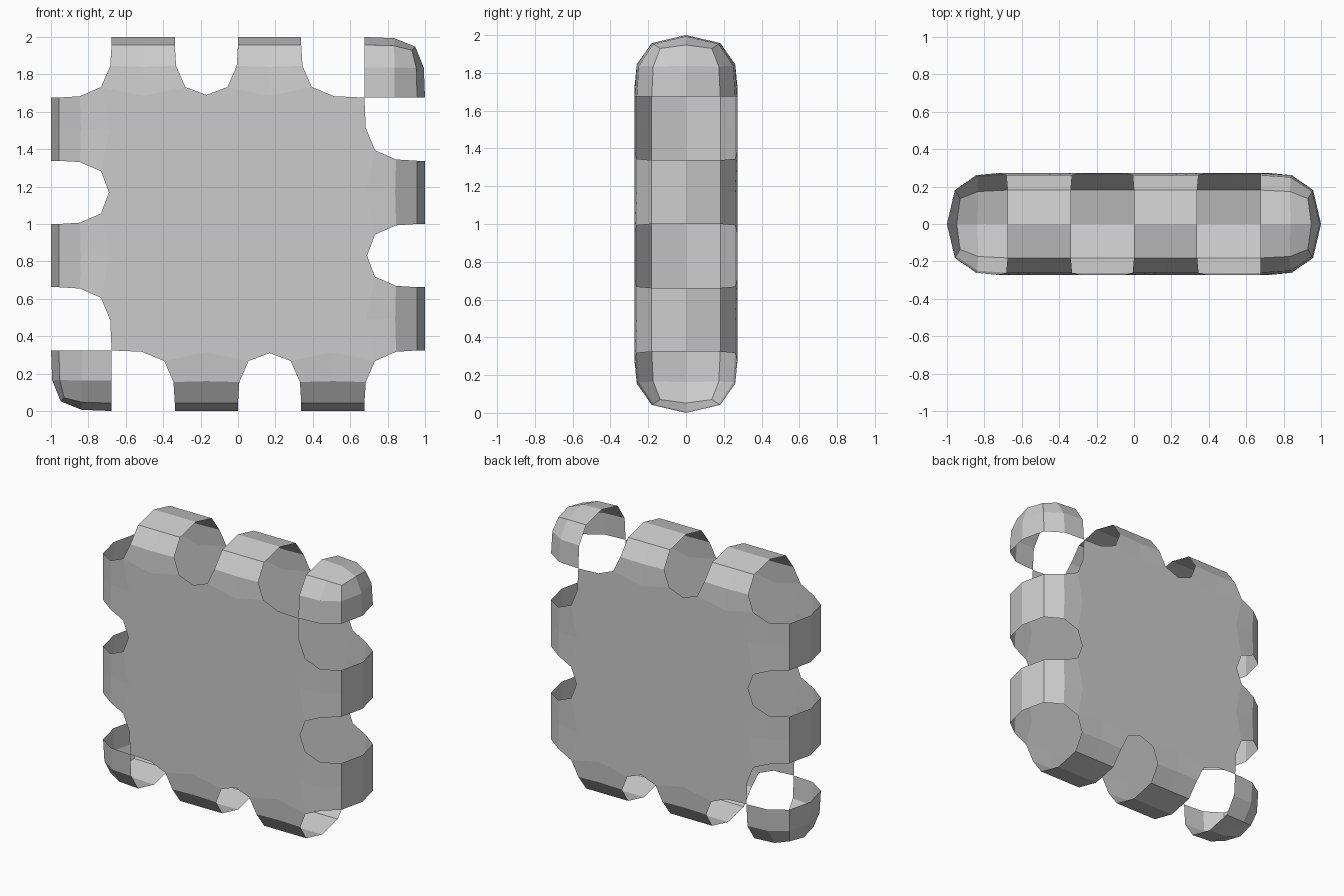
import bpy
import bmesh

# Remove the default cube
cube = bpy.data.objects.get("Cube")
if cube:
    bpy.data.objects.remove(cube, do_unlink=True)

CELLS = 6            # cells along each side, including the toothed border
CELL = 0.338         # cage cell size
HALF_DEPTH = 0.272   # half thickness of the hollow panel
LAST = CELLS - 1

# Plain grey surface
grey = bpy.data.materials.new("plain_grey")
grey.use_nodes = True
colour = (0.6, 0.6, 0.6, 1)
grey.diffuse_color = colour
grey.node_tree.nodes["Principled BSDF"].inputs["Base Color"].default_value = colour

bm = bmesh.new()
verts = {}


def vert(i, j, side):
    """Shared cage vertex; side is -1 for front and 1 for back."""
    key = (i, j, side)
    if key not in verts:
        x, z = ((k - CELLS / 2) * CELL for k in (i, j))
        verts[key] = bm.verts.new((x, side * HALF_DEPTH, z + 1))
    return verts[key]


def on_rim(a, b):
    """True when a cell edge lies on the outer square."""
    return any(a[k] == b[k] and a[k] in (0, CELLS) for k in (0, 1))


# Front and back sheets, joined by a strip over the end of each border tooth
for i in range(CELLS):
    for j in range(CELLS):
        border = i in (0, LAST) or j in (0, LAST)
        if border and (i + j) % 2:
            continue
        ring = [(i, j), (i + 1, j), (i + 1, j + 1), (i, j + 1)]
        bm.faces.new([vert(*p, -1) for p in ring])
        bm.faces.new([vert(*p, 1) for p in reversed(ring)])
        for a, b in zip(ring, ring[1:] + ring[:1]):
            if on_rim(a, b):
                bm.faces.new([vert(*b, -1), vert(*a, -1), vert(*a, 1), vert(*b, 1)])

mesh = bpy.data.meshes.new("toothed_panel")
bm.to_mesh(mesh)
bm.free()
mesh.materials.append(grey)
panel = bpy.data.objects.new("toothed_panel", mesh)
bpy.context.collection.objects.link(panel)

# One level of smoothing rounds the teeth and notches into flat facets
rounding = panel.modifiers.new("rounding", 'SUBSURF')
rounding.levels = 1
rounding.render_levels = 1
